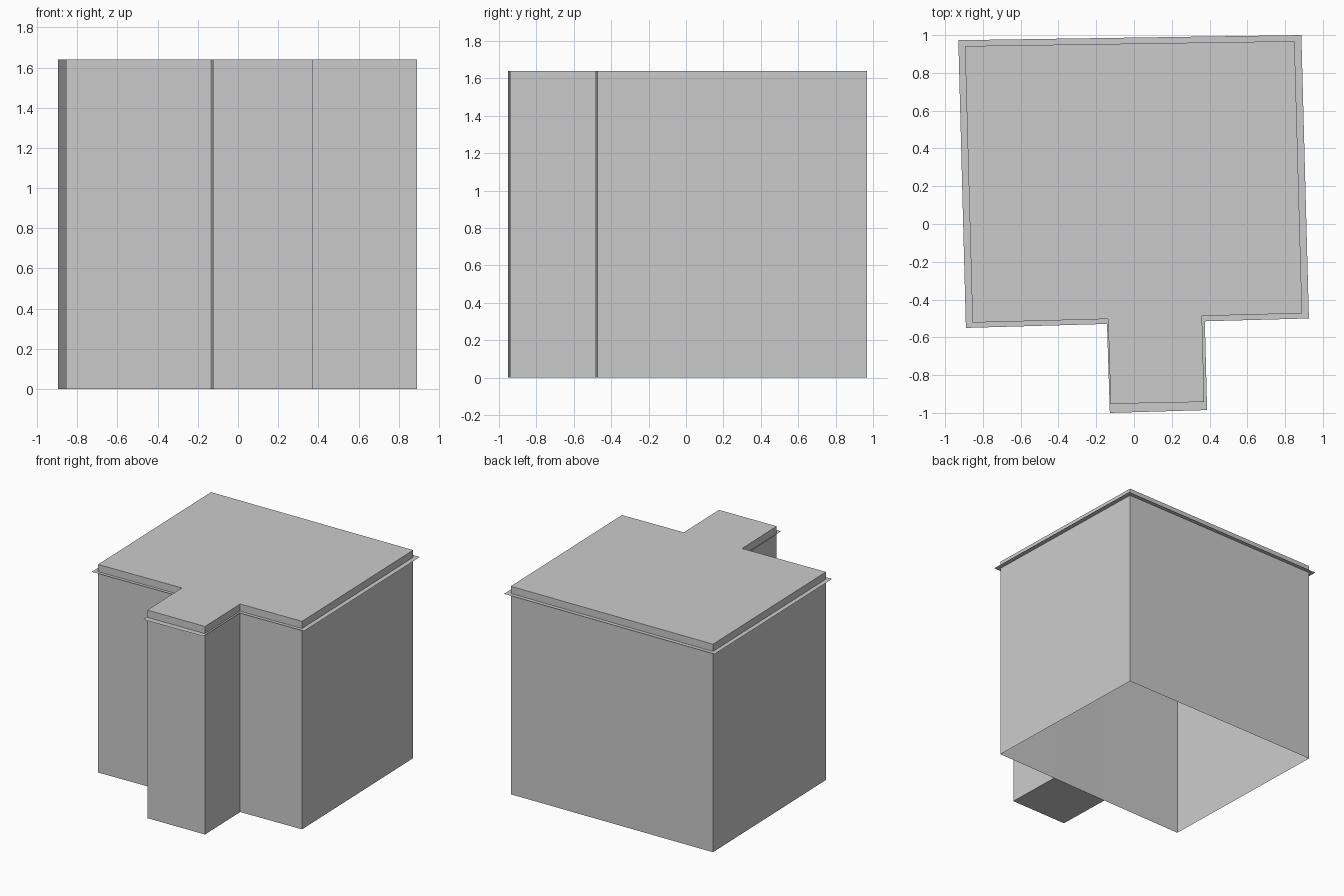
import bpy, bmesh

if "Cube" in bpy.data.objects:
    bpy.data.objects.remove(bpy.data.objects["Cube"])

HEIGHT, LEDGE_Z = 1.64, 1.583

# Plan outlines (T shape, counter-clockwise from the back left corner)
walls_plan = [(-0.895, 0.942), (-0.855, -0.522), (-0.137, -0.503), (-0.124, -0.952),
              (0.372, -0.942), (0.36, -0.487), (0.89, -0.473), (0.85, 0.968)]
ledge_plan = [(-0.93, 0.973), (-0.89, -0.55), (-0.143, -0.529), (-0.128, -1.0),
              (0.387, -0.985), (0.375, -0.515), (0.926, -0.5), (0.886, 1.0)]


def make_object(name, bm):
    mesh = bpy.data.meshes.new(name)
    bm.to_mesh(mesh)
    bm.free()
    obj = bpy.data.objects.new(name, mesh)
    bpy.context.collection.objects.link(obj)
    return obj


def loop(bm, plan, z):
    return [bm.verts.new((x, y, z)) for x, y in plan]


def bridge(bm, a, b):
    n = len(a)
    for i in range(n):
        j = (i + 1) % n
        bm.faces.new((a[i], a[j], b[j], b[i]))


# Walls and flat roof; the main block is open below
bm = bmesh.new()
bottom, top = loop(bm, walls_plan, 0), loop(bm, walls_plan, HEIGHT)
bridge(bm, bottom, top)
bm.faces.new(top)
# Closed floor under the front bay
bm.faces.new((bottom[5], bottom[4], bottom[3], bottom[2]))
make_object("walls_and_roof", bm)

# Inner wall between the main block and the front bay
bm = bmesh.new()
ends = [walls_plan[5], walls_plan[2]]
low, high = loop(bm, ends, 0), loop(bm, ends, HEIGHT)
bm.faces.new((low[0], low[1], high[1], high[0]))
make_object("inner_front_wall", bm)

# Paper-thin ledge around the walls just below the roof
bm = bmesh.new()
bridge(bm, loop(bm, ledge_plan, LEDGE_Z), loop(bm, walls_plan, LEDGE_Z))
make_object("roof_ledge", bm)
